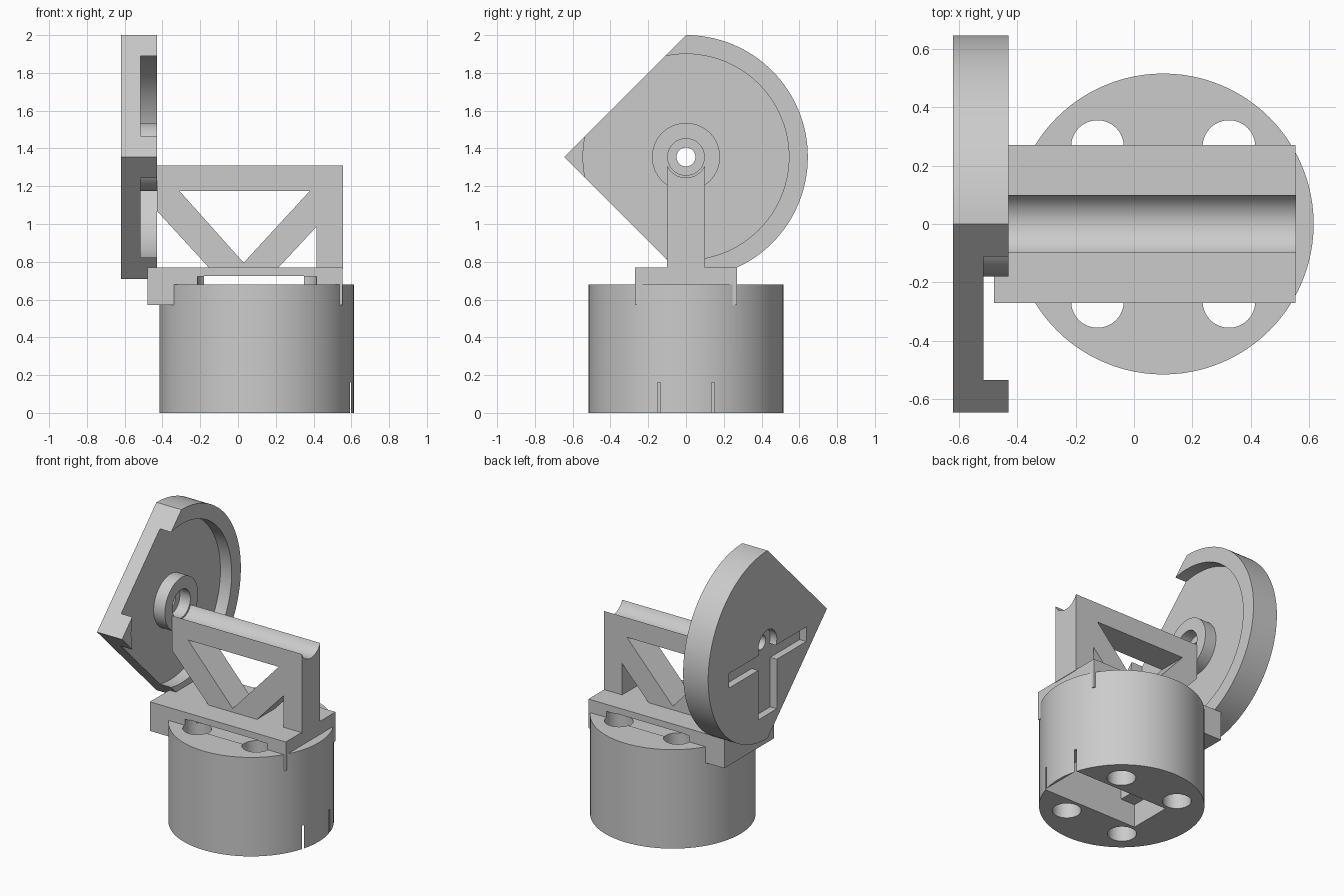
import bpy, bmesh, math
from mathutils import Matrix, Vector

if "Cube" in bpy.data.objects:
    bpy.data.objects.remove(bpy.data.objects["Cube"], do_unlink=True)

grey = bpy.data.materials.new("plain_grey")
grey.use_nodes = True
grey.diffuse_color = (0.6, 0.6, 0.6, 1)
grey.node_tree.nodes["Principled BSDF"].inputs["Base Color"].default_value = (0.6, 0.6, 0.6, 1)


def make(name, bm):
    bmesh.ops.recalc_face_normals(bm, faces=bm.faces)
    mesh = bpy.data.meshes.new(name)
    bm.to_mesh(mesh)
    bm.free()
    mesh.materials.append(grey)
    obj = bpy.data.objects.new(name, mesh)
    bpy.context.scene.collection.objects.link(obj)
    return obj


def prism(name, points, depth):
    """Extrude a closed loop of 3D points along a vector."""
    bm = bmesh.new()
    face = bm.faces.new([bm.verts.new(p) for p in points])
    out = bmesh.ops.extrude_face_region(bm, geom=[face])
    verts = [v for v in out["geom"] if isinstance(v, bmesh.types.BMVert)]
    bmesh.ops.translate(bm, verts=verts, vec=depth)
    return make(name, bm)


def box(name, x, y, z):
    loop = [(x[0], y[0], z[0]), (x[1], y[0], z[0]), (x[1], y[1], z[0]), (x[0], y[1], z[0])]
    return prism(name, loop, (0, 0, z[1] - z[0]))


def cylinder(name, axis, centre, radius, span, sides=64):
    """Cylinder along x or z; centre holds the two other coordinates."""
    loop = []
    for i in range(sides):
        a = math.tau * i / sides
        u, v = centre[0] + radius * math.cos(a), centre[1] + radius * math.sin(a)
        loop.append((span[0], u, v) if axis == "x" else (u, v, span[0]))
    length = span[1] - span[0]
    return prism(name, loop, (length, 0, 0) if axis == "x" else (0, 0, length))


def boolean(obj, tools, operation="DIFFERENCE"):
    """Apply each tool to the object in turn, then delete it."""
    for tool in tools:
        tool.hide_render = True
        mod = obj.modifiers.new("cut", "BOOLEAN")
        mod.operation, mod.solver, mod.object = operation, "EXACT", tool
        deps = bpy.context.evaluated_depsgraph_get()
        mesh = bpy.data.meshes.new_from_object(obj.evaluated_get(deps))
        obj.modifiers.clear()
        obj.data = mesh
        bpy.data.objects.remove(tool, do_unlink=True)


def smooth(obj):
    bpy.ops.object.select_all(action="DESELECT")
    obj.select_set(True)
    bpy.context.view_layer.objects.active = obj
    bpy.ops.object.shade_smooth_by_angle(angle=math.radians(25))


# Round base joined to the rectangular saddle plate
base = cylinder("round_base", "z", (0.1, 0), 0.515, (0, 0.68), 96)
boolean(base, [box("saddle_plate", (-0.48, 0.552), (-0.27, 0.27), (0.57, 0.77))], "UNION")

# Four screw holes and the gap under the plate
cuts = [cylinder("screw_hole", "z", (x, y), 0.09, (-0.1, 0.722))
        for x in (-0.125, 0.325) for y in (-0.265, 0.265)]
cuts.append(box("plate_gap", (-0.18, 0.35), (-0.29, 0.29), (0.675, 0.726)))
# Motor pocket open at the bottom, with a deeper middle
cuts.append(box("flange_pocket", (-0.13, 0.597), (-0.15, 0.15), (-0.1, 0.16)))
cuts.append(box("motor_pocket", (-0.02, 0.49), (-0.15, 0.15), (-0.1, 0.53)))
boolean(base, cuts)
smooth(base)

# Truss with a trough along its top edge
outline = [(-0.43, 1.315), (-0.43, 1.07), (-0.15, 0.765), (0.21, 0.765),
           (0.415, 0.985), (0.415, 0.765), (0.555, 0.765), (0.555, 1.315)]
window = [(-0.31, 1.175), (0.38, 1.175), (0.03, 0.795)]
truss = prism("truss", [(x, -0.1, z) for x, z in outline], (0, 0.2, 0))
AXIS = 1.355
boolean(truss, [prism("truss_window", [(x, -0.3, z) for x, z in window], (0, 0.6, 0)),
                cylinder("trough", "x", (0, AXIS), 0.11, (-0.6, 0.7))])
smooth(truss)

# Wheel: half round, with two flats meeting in a point at the front
R = 0.645
arc = [math.pi * (i / 64 - 0.5) for i in range(65)]
rim = [(-0.62, R * math.cos(a), AXIS + R * math.sin(a)) for a in arc] + [(-0.62, -R, AXIS)]
wheel = prism("wheel", rim, (0.19, 0, 0))

# Ring recess around the hub, bored hub and horn slot in the outer face
recess = cylinder("recess", "x", (0, AXIS), 0.545, (-0.515, -0.3), 96)
boolean(recess, [cylinder("hub", "x", (0, AXIS), 0.18, (-0.6, -0.2))])
boolean(wheel, [
    recess,
    cylinder("axle_hole", "x", (0, AXIS), 0.05, (-0.8, -0.3), 32),
    cylinder("inner_bore", "x", (0, AXIS), 0.097, (-0.51, -0.3)),
    cylinder("outer_bore", "x", (0, AXIS), 0.1, (-0.8, -0.57)),
    box("horn_bar", (-0.8, -0.57), (-0.42, 0.42), (AXIS - 0.14, AXIS - 0.04)),
    box("horn_arm", (-0.8, -0.57), (-0.1, 0.1), (AXIS - 0.48, AXIS - 0.06)),
])
smooth(wheel)
